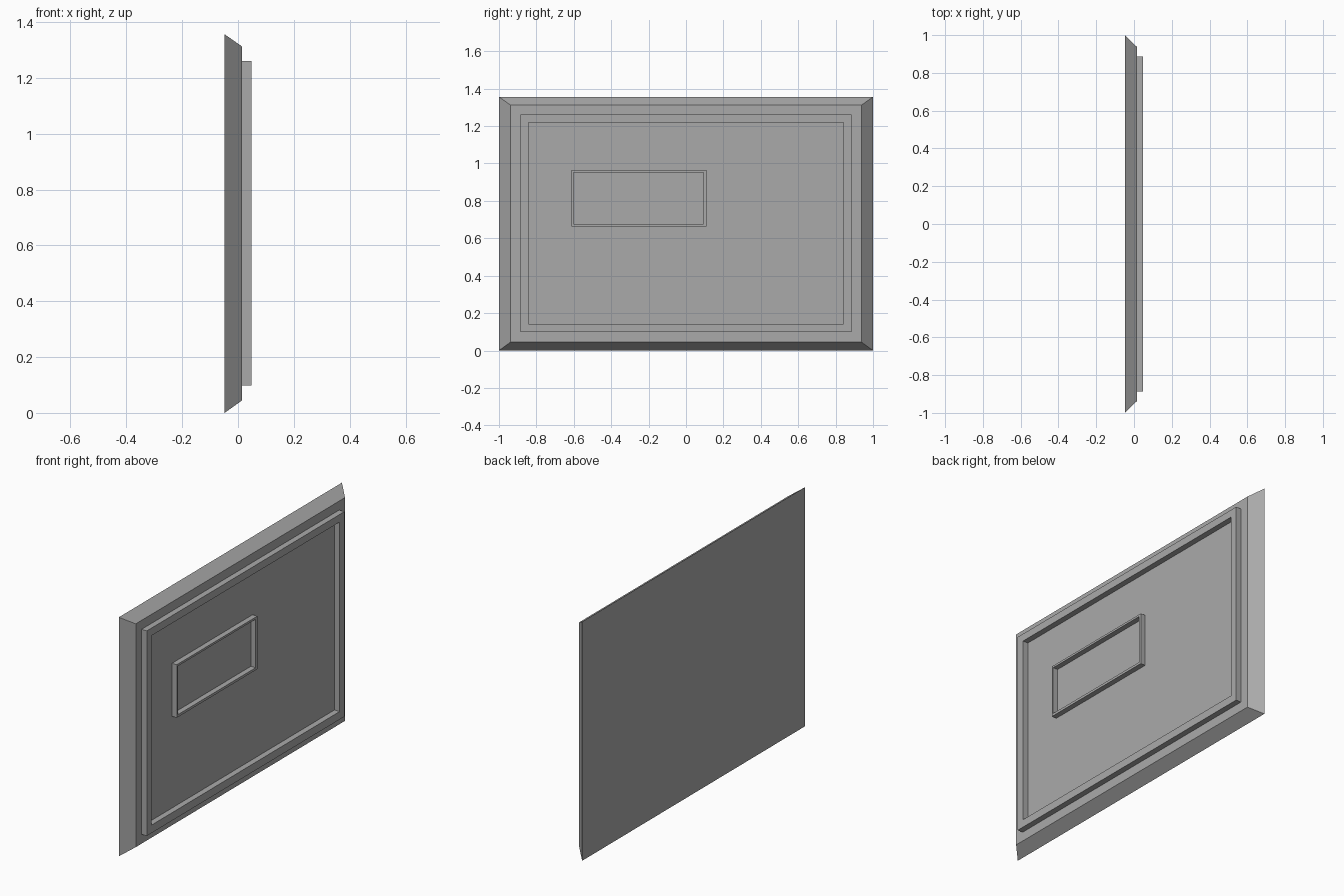
import bpy
import bmesh

cube = bpy.data.objects.get("Cube")
if cube:
    bpy.data.objects.remove(cube, do_unlink=True)

# Single flat grey
grey = bpy.data.materials.new("plain grey")
grey.use_nodes = True
colour = (0.4, 0.4, 0.4, 1.0)
grey.diffuse_color = colour
grey.node_tree.nodes["Principled BSDF"].inputs["Base Color"].default_value = colour


def rectangle(bm, x, y0, y1, z0, z1):
    """Four corners in a plane facing +x."""
    return [bm.verts.new((x, y, z))
            for y, z in ((y0, z0), (y1, z0), (y1, z1), (y0, z1))]


def bridge(bm, a, b):
    for i in range(4):
        j = (i + 1) % 4
        bm.faces.new((a[i], a[j], b[j], b[i]))


def finish(bm, name):
    bmesh.ops.recalc_face_normals(bm, faces=bm.faces)
    mesh = bpy.data.meshes.new(name)
    bm.to_mesh(mesh)
    bm.free()
    mesh.materials.append(grey)
    obj = bpy.data.objects.new(name, mesh)
    bpy.context.collection.objects.link(obj)
    return obj


def slab(name, back_x, back, front_x, front):
    """Solid panel tapering from the back rectangle to the front one."""
    bm = bmesh.new()
    a = rectangle(bm, back_x, *back)
    b = rectangle(bm, front_x, *front)
    bridge(bm, a, b)
    bm.faces.new(a)
    bm.faces.new(b)
    return finish(bm, name)


def frame(name, back_x, front_x, outer, inner):
    """Raised rectangular rim with an open middle."""
    bm = bmesh.new()
    loops = [rectangle(bm, x, *size) for x, size in
             ((back_x, outer), (front_x, outer), (front_x, inner), (back_x, inner))]
    for i in range(4):
        bridge(bm, loops[i], loops[(i + 1) % 4])
    return finish(bm, name)


FACE = 0.015      # front of the backing panel
EMBED = 0.005     # rims sink slightly into the panel

# Backing panel with sloping edges
slab("backing_panel", -0.048, (-1, 1, 0, 1.356), FACE, (-0.938, 0.938, 0.045, 1.312))

# Large rim around the border
frame("border_rim", FACE - EMBED, 0.048,
      (-0.886, 0.886, 0.098, 1.261), (-0.843, 0.843, 0.143, 1.218))

# Small rim inside the field
frame("small_rim", FACE - EMBED, 0.045,
      (-0.613, 0.109, 0.663, 0.964), (-0.602, 0.094, 0.677, 0.952))
